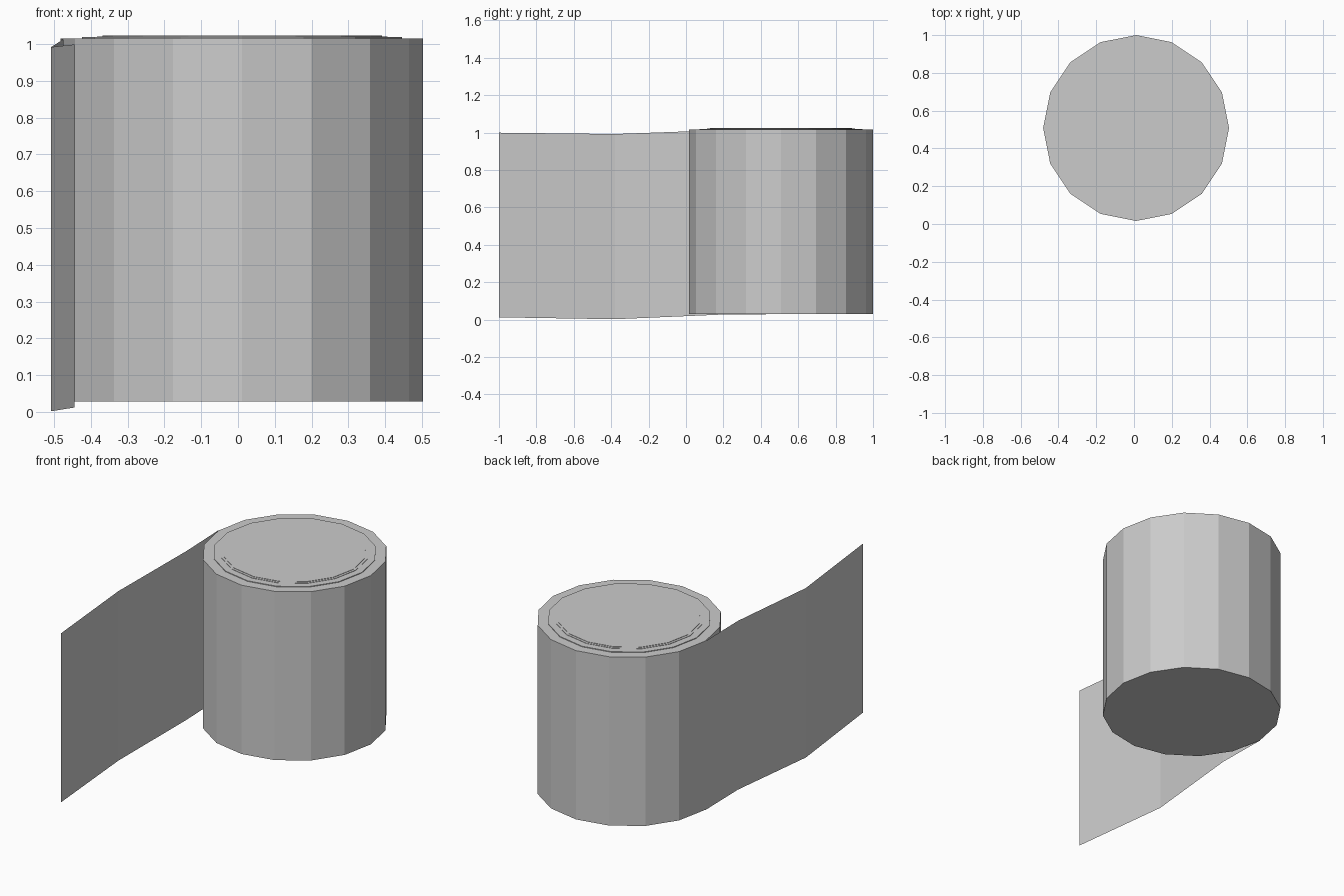
import bpy
import bmesh
from math import cos, sin, pi

if "Cube" in bpy.data.objects:
    bpy.data.objects.remove(bpy.data.objects["Cube"], do_unlink=True)

SIDES = 16
CENTRE = (0.011, 0.508)

paper = bpy.data.materials.new("paper_grey")
paper.use_nodes = True
colour = (0.6, 0.6, 0.6, 1)
paper.diffuse_color = colour
paper.node_tree.nodes["Principled BSDF"].inputs["Base Color"].default_value = colour


def make_object(name, bm):
    mesh = bpy.data.meshes.new(name)
    bm.to_mesh(mesh)
    bm.free()
    mesh.materials.append(paper)
    obj = bpy.data.objects.new(name, mesh)
    bpy.context.collection.objects.link(obj)
    return obj


# Roll: a capped lathe whose top rises in thin concentric steps
profile = [(0.492, 0.029), (0.492, 1.015), (0.435, 1.015), (0.435, 1.019),
           (0.395, 1.019), (0.395, 1.021), (0.38, 1.021), (0.38, 1.023)]
bm = bmesh.new()
rings = []
for radius, z in profile:
    rings.append([bm.verts.new((CENTRE[0] + radius * cos(2 * pi * i / SIDES),
                                CENTRE[1] + radius * sin(2 * pi * i / SIDES), z))
                  for i in range(SIDES)])
for low, high in zip(rings, rings[1:]):
    for i in range(SIDES):
        j = (i + 1) % SIDES
        bm.faces.new((low[i], low[j], high[j], high[i]))
bm.faces.new(rings[-1])
bm.faces.new(rings[0][::-1])
make_object("paper_roll", bm)

# Loose sheet: x, y, bottom, top along its length
path = [(-0.445, -1.0, 0.012, 0.999), (-0.508, -0.38, 0.002, 0.992),
        (-0.475, 0.2, 0.027, 1.013), (-0.483, 0.508, 0.029, 1.015)]
bm = bmesh.new()
edges = [(bm.verts.new((x, y, low)), bm.verts.new((x, y, high)))
         for x, y, low, high in path]
for (a, b), (c, d) in zip(edges, edges[1:]):
    bm.faces.new((a, b, d, c))
make_object("loose_sheet", bm)
